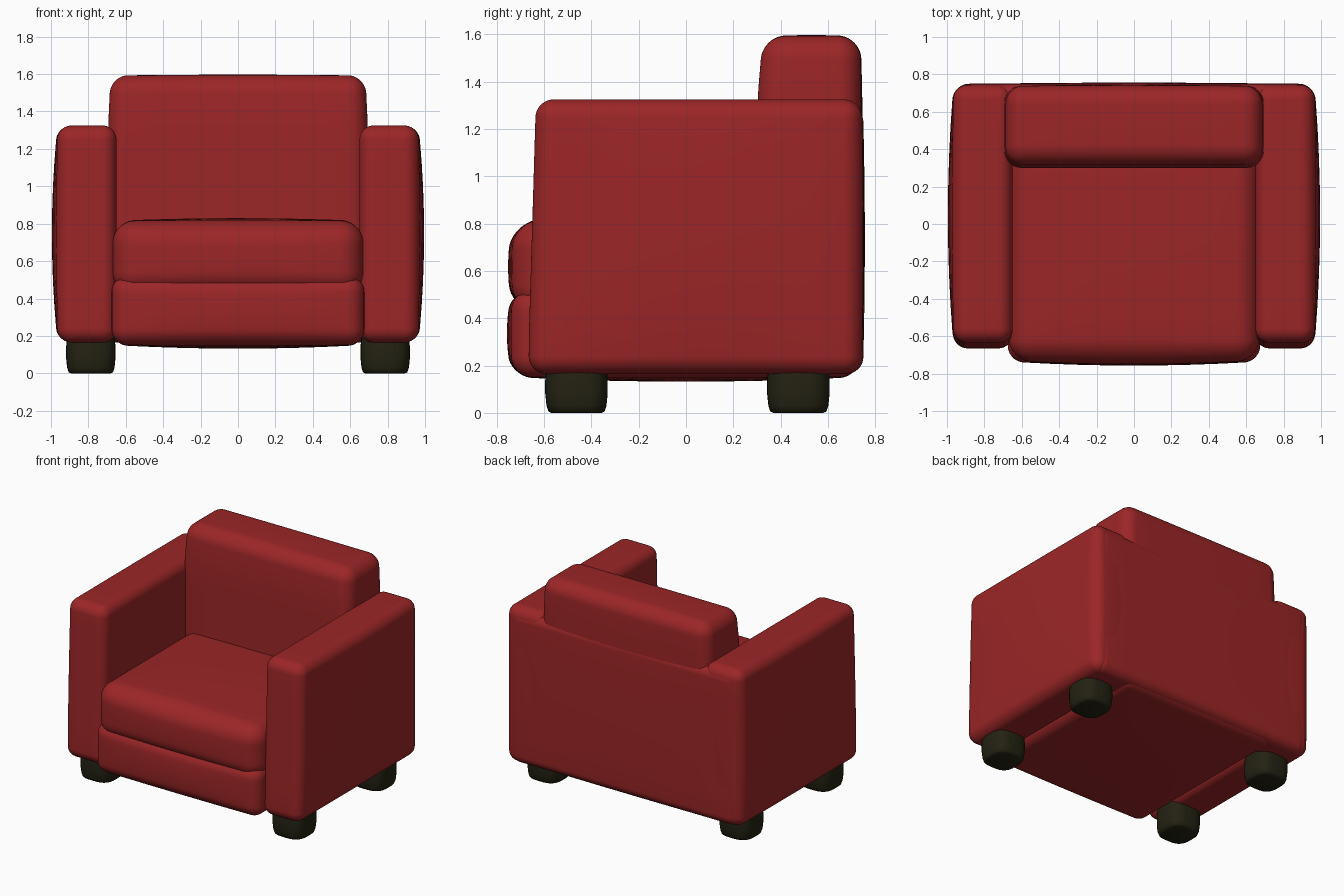
import bpy, bmesh, math
from mathutils import Vector

if "Cube" in bpy.data.objects:
    bpy.data.objects.remove(bpy.data.objects["Cube"])


def material(name, rgb):
    m = bpy.data.materials.new(name)
    m.diffuse_color = (*rgb, 1)
    m.use_nodes = True
    m.node_tree.nodes["Principled BSDF"].inputs["Base Color"].default_value = m.diffuse_color
    return m


RED = material("red upholstery", (0.33, 0.019, 0.020))
DARK = material("dark wood", (0.017, 0.016, 0.006))
E, M = 5, 8          # segments in each rounded edge and in each flat middle
N = 2 * E + M


def finish(bm, name, mat):
    bmesh.ops.recalc_face_normals(bm, faces=bm.faces)
    me = bpy.data.meshes.new(name)
    bm.to_mesh(me)
    bm.free()
    me.materials.append(mat)
    for p in me.polygons:
        p.use_smooth = True
    ob = bpy.data.objects.new(name, me)
    bpy.context.collection.objects.link(ob)
    return ob


def grid_coord(c, h, r):
    """Place a grid line so that rounded edges get an even arc."""
    i = round((c + 1) / 2 * N)
    k = min(i, N - i)
    if k >= E:
        return (h - r) * (2 * (i - E) / M - 1)
    d = h - r + r * math.tan((E - k) / E * math.pi / 4)
    return d if i > N / 2 else -d


def cushion(name, lo, hi, r, bulge=(0,) * 6, warp=None, mat=RED):
    """Rounded box; bulge swells the faces -x, +x, -y, +y, -z, +z."""
    lo, hi = Vector(lo), Vector(hi)
    mid, half = (lo + hi) / 2, (hi - lo) / 2
    bm = bmesh.new()
    bmesh.ops.create_cube(bm, size=2)
    bmesh.ops.subdivide_edges(bm, edges=bm.edges[:], cuts=N - 1, use_grid_fill=True)
    for v in bm.verts:
        p = Vector([grid_coord(v.co[a], half[a], r) for a in range(3)])
        core = Vector([max(-(half[a] - r), min(half[a] - r, p[a])) for a in range(3)])
        p = core + (p - core).normalized() * r
        u = [p[a] / half[a] for a in range(3)]
        q = p + mid
        for a in range(3):
            b, c = (a + 1) % 3, (a + 2) % 3
            swell = (1 - u[b] ** 2) * (1 - u[c] ** 2) * u[a]
            q[a] += swell * bulge[2 * a + (u[a] > 0)]
        if warp:
            warp(q)
        v.co = q
    return finish(bm, name, mat)


def leg(name, cx, cy):
    """Squarish barrel foot."""
    bm = bmesh.new()
    rings = []
    for s, z in [(0.80, 0), (0.90, 0.006), (0.96, 0.03), (1, 0.08), (1, 0.14), (0.95, 0.22)]:
        ring = []
        for i in range(32):
            t = 2 * math.pi * i / 32
            c, n = math.cos(t), math.sin(t)
            ring.append(bm.verts.new((cx + 0.132 * s * math.copysign(abs(c) ** 0.65, c),
                                      cy + 0.132 * s * math.copysign(abs(n) ** 0.65, n), z)))
        rings.append(ring)
    for a, b in zip(rings, rings[1:]):
        for i in range(32):
            j = (i + 1) % 32
            bm.faces.new((a[i], a[j], b[j], b[i]))
    bm.faces.new(rings[0])
    bm.faces.new(rings[-1])
    ob = finish(bm, name, DARK)
    bpy.context.view_layer.objects.active = ob
    ob.select_set(True)
    bpy.ops.object.shade_smooth_by_angle(angle=math.radians(50))
    ob.select_set(False)


def arm_warp(q):
    # front edge leans back towards the top
    if q.y < 0:
        q.y += 0.03 * max(0, q.z - 0.3) * min(1, -q.y / 0.6)


def back_warp(q):
    # back rest narrows and leans a little near the top
    t = max(0, q.z - 1.3) / 0.3
    if q.y < 0.5:
        q.y += 0.025 * t
    q.x *= 1 - 0.02 * t


# arms and legs on both sides
for side, s in (("left", -1), ("right", 1)):
    x = sorted((s * 0.65, s * 0.965))
    swell = (0.03, 0, 0, 0.01, 0, 0) if s < 0 else (0, 0.03, 0, 0.01, 0, 0)
    cushion(f"{side}_arm", (x[0], -0.665, 0.165), (x[1], 0.742, 1.325), 0.075, swell, arm_warp)
    leg(f"{side}_front_leg", s * 0.787, -0.463)
    leg(f"{side}_back_leg", s * 0.787, 0.475)

# back rest
cushion("back_rest", (-0.695, 0.30, 0.5), (0.695, 0.738, 1.592), 0.095, (0, 0, 0, 0.01, 0, 0.005), back_warp)
# smooth rear panel joining the arms
cushion("rear_panel", (-0.93, 0.50, 0.165), (0.93, 0.748, 1.30), 0.07, (0, 0, 0, 0.008, 0, 0))
# lower seat base
cushion("seat_base", (-0.675, -0.735, 0.152), (0.675, 0.735, 0.52), 0.085, (0, 0, 0.022, 0, 0.02, 0))
# seat cushion
cushion("seat_cushion", (-0.67, -0.73, 0.42), (0.67, 0.45, 0.815), 0.12, (0, 0, 0.022, 0, 0, 0.015))
